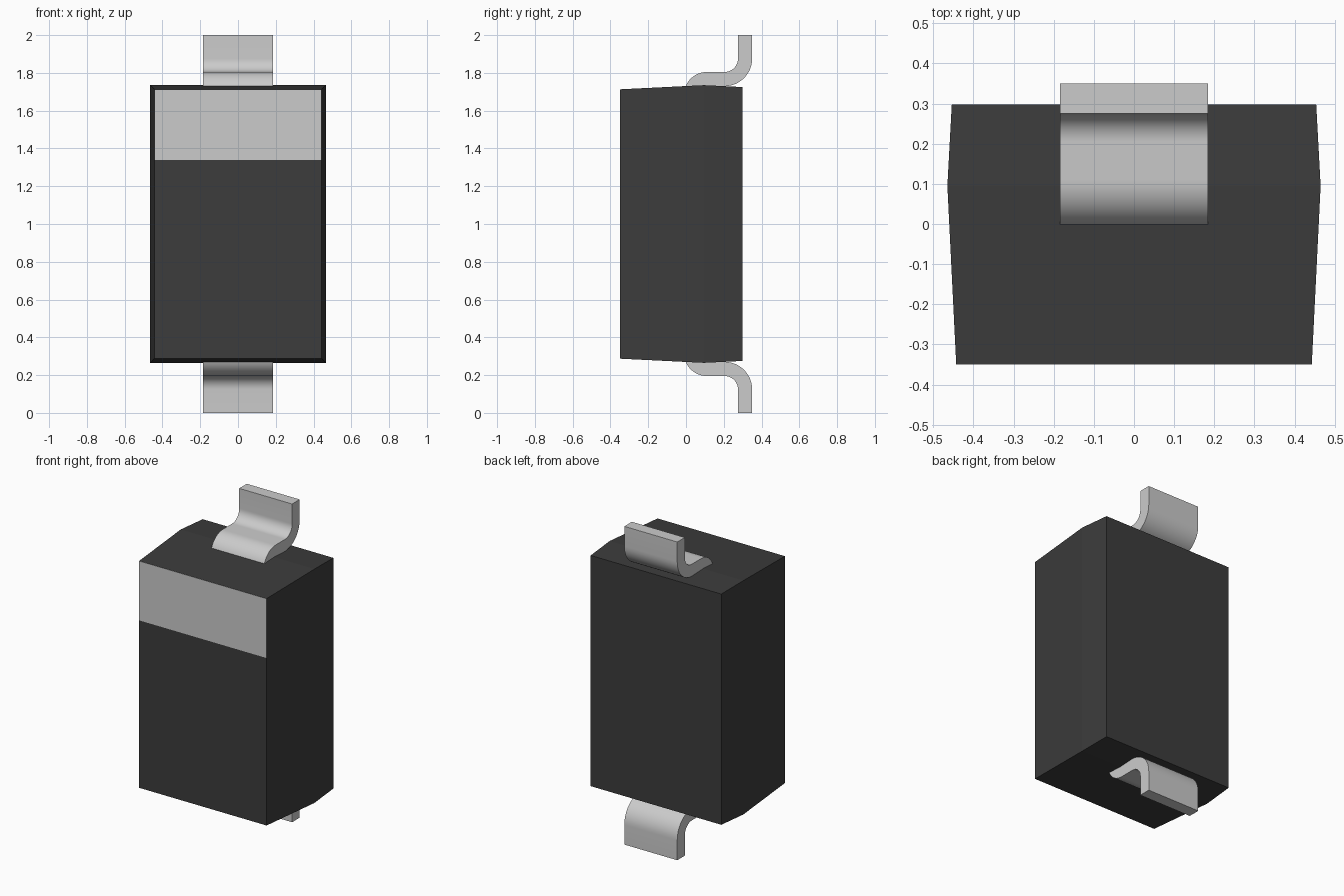
import bpy, bmesh
from math import sin, cos, pi, radians

if "Cube" in bpy.data.objects:
    bpy.data.objects.remove(bpy.data.objects["Cube"])


def material(name, rgb):
    m = bpy.data.materials.new(name)
    m.diffuse_color = (*rgb, 1)
    m.use_nodes = True
    m.node_tree.nodes["Principled BSDF"].inputs["Base Color"].default_value = m.diffuse_color
    return m


def add_object(name, bm, mat=None):
    bmesh.ops.recalc_face_normals(bm, faces=bm.faces[:])
    mesh = bpy.data.meshes.new(name)
    bm.to_mesh(mesh)
    bm.free()
    ob = bpy.data.objects.new(name, mesh)
    ob.location.z = 1  # everything is symmetric about mid height
    bpy.context.collection.objects.link(ob)
    if mat:
        mesh.materials.append(mat)
    return ob


def loft(sections):
    """Stack of rectangles (y, x0, x1, z0, z1) joined front to back."""
    bm = bmesh.new()
    rings = [[bm.verts.new((x, y, z)) for x, z in
              ((x0, z0), (x1, z0), (x1, z1), (x0, z1))]
             for y, x0, x1, z0, z1 in sections]
    for a, b in zip(rings, rings[1:]):
        for i in range(4):
            j = (i + 1) % 4
            bm.faces.new((a[i], a[j], b[j], b[i]))
    bm.faces.new(rings[0])
    bm.faces.new(rings[-1])
    return bm


def arc(cy, cz, r, a0, a1, n=12):
    return [(cy + r * cos(radians(a0 + (a1 - a0) * i / n)),
             cz + r * sin(radians(a0 + (a1 - a0) * i / n))) for i in range(n + 1)]


dark = material("dark_plastic", (0.045, 0.045, 0.045))

# Moulded body, widest at the parting line
add_object("body", loft([(y, -w, w, -h, h) for y, w, h in
                         ((-0.349, 0.443, 0.713), (0.095, 0.465, 0.735),
                          (0.298, 0.454, 0.725))]), dark)

# Polarity band on the front face
add_object("polarity_band", loft([(y, -0.443, 0.443, 0.34, 0.713)
                                  for y in (-0.35, -0.346)]))

# Bent strip leads: S-shaped profile, mirrored to the other end
outer = ([(-0.01, 0.6)] + arc(0.11, 0.685, 0.12, 180, 90)
         + arc(0.205, 0.875, 0.07, -90, 0) + [(0.275, 1.0)])
inner = ([(0.35, 1.0)] + arc(0.205, 0.875, 0.145, 0, -90)
         + arc(0.11, 0.685, 0.045, 90, 180) + [(0.065, 0.6)])
bm = bmesh.new()
face = bm.faces.new([bm.verts.new((-0.184, y, z)) for y, z in outer + inner])
ext = bmesh.ops.extrude_face_region(bm, geom=[face], use_keep_orig=True)
bmesh.ops.translate(bm, vec=(0.368, 0, 0),
                    verts=[v for v in ext["geom"] if isinstance(v, bmesh.types.BMVert)])
leads = add_object("leads", bm)
mirror = leads.modifiers.new("mirror", 'MIRROR')
mirror.use_axis = (False, False, True)
mirror.use_mirror_merge = False
bpy.context.view_layer.objects.active = leads
leads.select_set(True)
bpy.ops.object.shade_smooth_by_angle(angle=radians(30))
